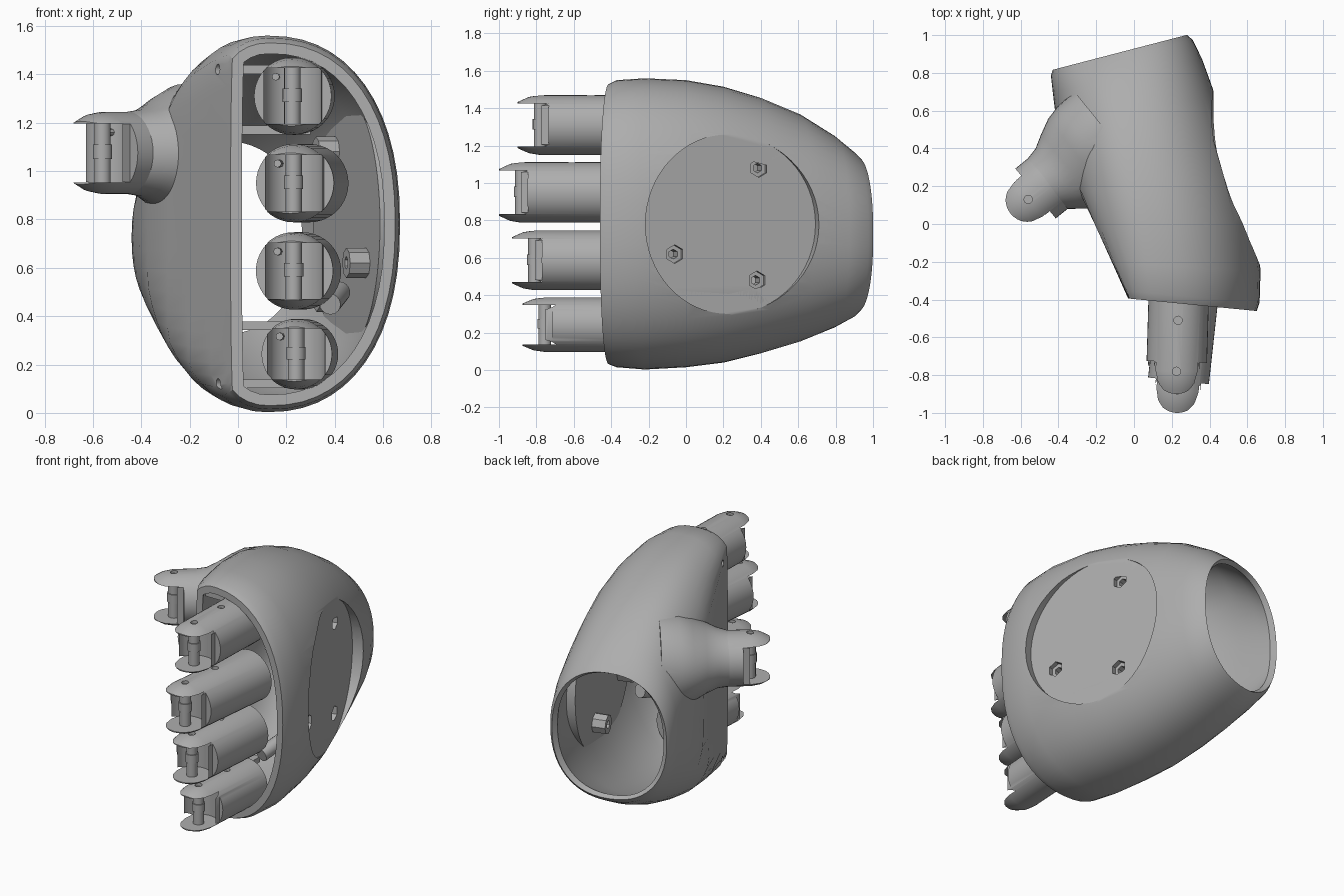
import bpy, bmesh, math
from mathutils import Matrix, Vector

if "Cube" in bpy.data.objects:
    bpy.data.objects.remove(bpy.data.objects["Cube"])

grey = bpy.data.materials.new("plain_grey")
grey.use_nodes = True
grey.diffuse_color = (0.42, 0.42, 0.42, 1)
for node in grey.node_tree.nodes:
    if node.type == 'BSDF_PRINCIPLED':
        node.inputs["Base Color"].default_value = (0.42, 0.42, 0.42, 1)

parts = []


def finish(name, bm, keep=True):
    bmesh.ops.recalc_face_normals(bm, faces=bm.faces)
    mesh = bpy.data.meshes.new(name)
    bm.to_mesh(mesh)
    bm.free()
    mesh.materials.append(grey)
    obj = bpy.data.objects.new(name, mesh)
    bpy.context.collection.objects.link(obj)
    if keep:
        parts.append(obj)
    else:
        obj.hide_render = True
    return obj


def rod(name, r, start, end, sides=24, keep=True):
    start, end = Vector(start), Vector(end)
    axis = end - start
    bm = bmesh.new()
    turn = axis.to_track_quat('Z', 'Y').to_matrix().to_4x4()
    bmesh.ops.create_cone(bm, cap_ends=True, segments=sides, radius1=r, radius2=r,
                          depth=axis.length,
                          matrix=Matrix.Translation((start + end) / 2) @ turn)
    return finish(name, bm, keep)


def box(name, low, high):
    low, high = Vector(low), Vector(high)
    bm = bmesh.new()
    bmesh.ops.create_cube(bm, size=1, matrix=Matrix.Translation((low + high) / 2)
                          @ Matrix.Diagonal((*(high - low), 1)))
    return finish(name, bm)


def loft(name, rings, closed=False, keep=True):
    bm = bmesh.new()
    loops = [[bm.verts.new(p) for p in ring] for ring in rings]
    n = len(loops[0])
    pairs = list(zip(loops, loops[1:]))
    if closed:
        pairs.append((loops[-1], loops[0]))
    else:
        bm.faces.new(loops[0])
        bm.faces.new(loops[-1])
    for a, b in pairs:
        for i in range(n):
            j = (i + 1) % n
            bm.faces.new((a[i], a[j], b[j], b[i]))
    return finish(name, bm, keep)


def oval(y, rx, rz, shift=0, sides=40):
    return [(shift + rx * math.cos(math.tau * i / sides), y,
             rz * math.sin(math.tau * i / sides)) for i in range(sides)]


def prism(name, outline, half):
    return loft(name, [[(x, y, z) for x, y in outline] for z in (-half, half)], keep=False)


def arc(r, start, end, n=16):
    return [(r * math.cos(start + (end - start) * i / n),
             r * math.sin(start + (end - start) * i / n)) for i in range(n + 1)]


def cut(obj, cutter, operation='DIFFERENCE'):
    mod = obj.modifiers.new("cut", 'BOOLEAN')
    mod.operation, mod.object, mod.solver = operation, cutter, 'EXACT'
    graph = bpy.context.evaluated_depsgraph_get()
    mesh = bpy.data.meshes.new_from_object(obj.evaluated_get(graph))
    obj.modifiers.clear()
    obj.data = mesh
    bpy.data.objects.remove(cutter)


# Palm shell: y, ridge x, left x, right x, bottom z, top z
STATIONS = [
    (-.41, .13, -.20, .65, .03, 1.53),
    (-.37, .13, -.22, .665, .015, 1.55),
    (-.22, .12, -.27, .67, .003, 1.56),
    (0, .08, -.32, .64, .015, 1.55),
    (.2, .04, -.36, .585, .04, 1.515),
    (.4, 0, -.39, .51, .09, 1.455),
    (.6, -.03, -.41, .43, .15, 1.37),
    (.78, -.06, -.43, .36, .225, 1.255),
    (.88, -.07, -.44, .31, .28, 1.17),
    (.91, -.07, -.43, .28, .31, 1.14)]
WALL = 0.045


def power(v, e):
    return math.copysign(abs(v) ** e, v)


def palm_ring(station, inset, sides=56):
    y, cx, left, right, low, high = station
    slant = -.1 + .36 * (y + .42) / 1.33
    ring = []
    for i in range(sides):
        a = math.tau * i / sides
        c, s = power(math.cos(a), .88), power(math.sin(a), .88)
        x = cx + c * ((right - cx if c > 0 else cx - left) - inset)
        z = (low + high) / 2 + s * ((high - low) / 2 - inset)
        # The thumb side is trimmed flat towards the knuckles
        flat = -.03 - .47 * (y + slant * (x - cx) + .38) + inset
        x = max(x, flat)
        ring.append((x, y + slant * (x - cx), z))
    return ring


def palm_solid(inset):
    return loft("palm_cutter", [palm_ring(s, inset) for s in STATIONS], keep=False)


outer = [palm_ring(s, 0) for s in STATIONS]
inner = [palm_ring(s, WALL) for s in reversed(STATIONS[:-1])]
palm = loft("palm_shell", outer + inner, closed=True)

# Round recessed panel on the back of the hand, as a shallow cup set in the shell
normal = Vector((.963, .27, 0))
centre = Vector((.482, .23, .78))
cup = rod("back_panel", .515, centre - normal * .035, centre + normal * .4, 64)
cut(cup, palm_solid(.006), 'INTERSECT')
for part in (palm, cup):
    cut(part, rod("panel_cutter", .48, centre, centre + normal * .5, 64, False))
for y, z in ((.39, 1.08), (-.06, .62), (.38, .48)):
    spot = Vector((centre.x - .28 * (y - centre.y), y, z))
    post = rod("panel_standoff", .062, spot - normal * .12, spot - normal * .03, 8)
    for part, r in ((cup, .05), (post, .026)):
        cut(part, rod("hole_cutter", r, spot - normal * .3, spot + normal * .1, 6, False))

# Screw holes in the flat trimmed side
for z in (1.42, .12):
    spot = Vector((-.05, -.25, z))
    side = Vector((-.9, -.42, 0))
    cut(palm, rod("hole_cutter", .022, spot - side * .06, spot + side * .14, 12, False))


# Knuckle: a round stub with two tapered, rounded ears holding an upright pin
def knuckle(name, r, length, pin, yaw):
    profile = [(-.13, .74), (-.1, .83), (-.06, .94), (0, 1), (length, 1)]
    body = loft(name + "_knuckle", [oval(y, r * k, r * k) for y, k in profile])
    end = length + .1
    plan = [(.3, .05), (.3, end), (-.3, end), (-.3, .05), (-.12, .05)]
    plan += arc(.12, math.pi, math.tau) + [(.12, .05)]
    cut(body, prism("plan_cutter", plan, .4), 'INTERSECT')
    gap = arc(.121, 0, math.pi) + [(-.121, -.3), (.121, -.3)]
    cut(body, prism("gap_cutter", gap, r * .72))
    for y in (0, .27):
        if y < length:
            cut(body, rod("hole_cutter", .022, (0, y, r - .02), (0, y, r + .1), 16, False))
    group = [body,
             rod(name + "_pin", .034, (0, 0, -r * .76), (0, 0, r * .76), 16),
             rod(name + "_pin_collar", .04, (0, 0, -r * .15), (0, 0, r * .2), 16),
             rod(name + "_stop", .016, (-.07, .13, r * .5), (-.07, .03, r * .5), 8)]
    move = Matrix.Translation(pin) @ Matrix.Rotation(yaw, 4, 'Z')
    for obj in group:
        obj.data.transform(move)
    return move


knuckle("index_finger", .16, .5, (.225, -.78, 1.31), -.03)
knuckle("middle_finger", .162, .6, (.23, -.88, .95), -.11)
knuckle("ring_finger", .16, .53, (.23, -.81, .587), -.07)
knuckle("little_finger", .146, .48, (.24, -.755, .243), -.06)

# Thumb stub with a flared base trimmed to the palm surface
place = knuckle("thumb", .17, .2, (-.56, .13, 1.075), math.radians(-51))
FLARE = [(.13, .169, .169, 0), (.2, .205, .18, .02), (.27, .25, .21, .025),
         (.35, .275, .25, .01), (.43, .285, .285, 0), (.55, .29, .295, 0)]
flare = loft("thumb_base", [oval(*ring) for ring in FLARE])
flare.data.transform(place)
cut(flare, palm_solid(.015))

# Shelves and a post that carry the knuckles inside the shell
for z in (1.42, 1.17, .36, .12):
    box("knuckle_shelf", (-.02, -.32, z - .018), (.3, -.2, z + .018))
rod("ring_finger_post", .045, (.38, -.3, .45), (.42, -.12, .5), 16)

# Smooth shading with crisp edges
bpy.ops.object.select_all(action='DESELECT')
for obj in parts:
    obj.select_set(True)
bpy.context.view_layer.objects.active = palm
bpy.ops.object.shade_smooth_by_angle(angle=math.radians(32))
